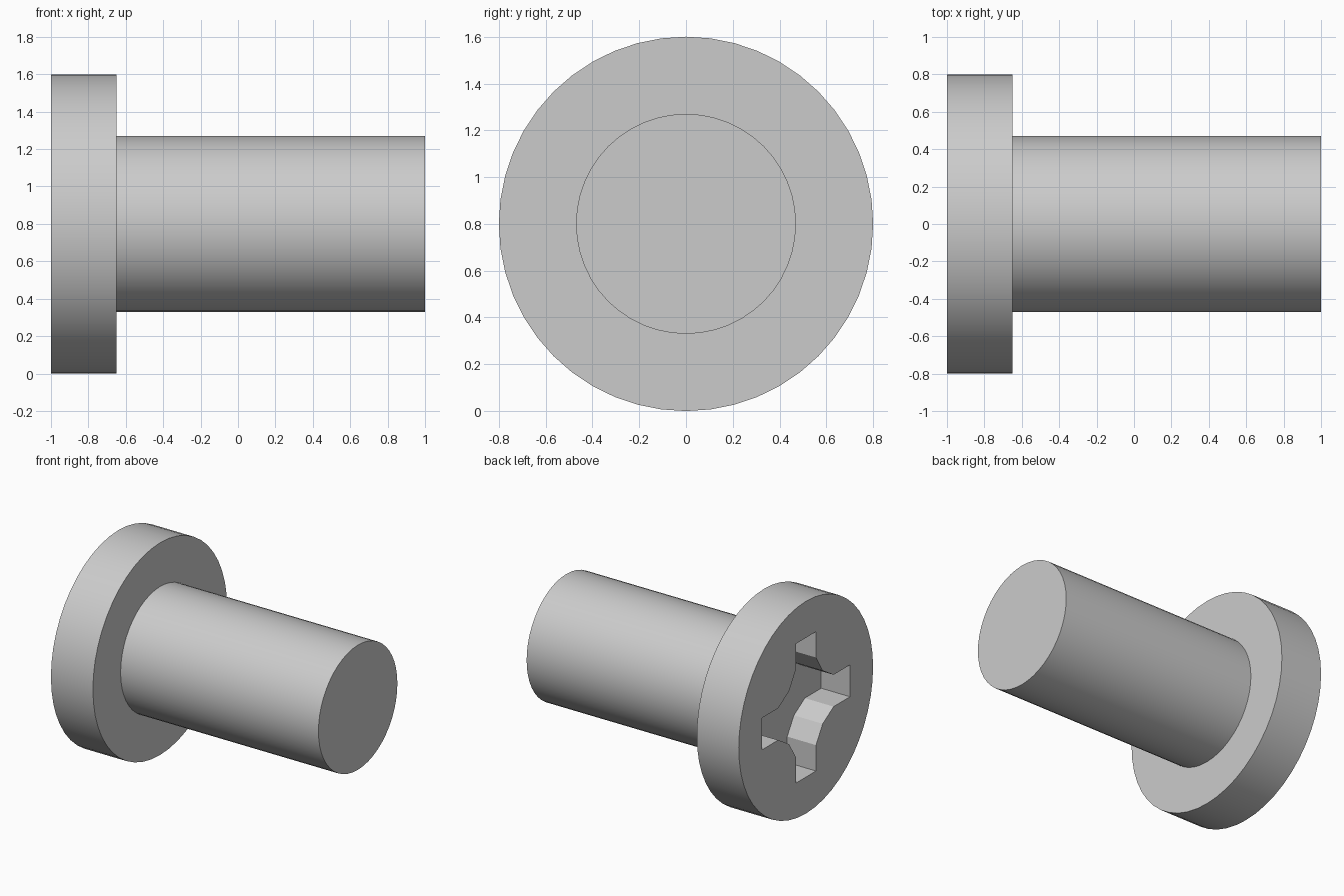
import bpy
import bmesh
from math import pi, cos, sin
from mathutils import Matrix

cube = bpy.data.objects.get("Cube")
if cube:
    bpy.data.objects.remove(cube, do_unlink=True)

SIDES = 48
AXIS_Z = 0.8

steel = bpy.data.materials.new("plain_grey")
steel.use_nodes = True
grey = (0.6, 0.6, 0.6, 1)
steel.diffuse_color = grey
steel.node_tree.nodes["Principled BSDF"].inputs["Base Color"].default_value = grey


def prism(name, outline, x0, x1):
    """Extrude a (y, z) outline along x, centred on the bolt axis."""
    bm = bmesh.new()
    face = bm.faces.new([bm.verts.new((x0, y, z)) for y, z in outline])
    ext = bmesh.ops.extrude_face_region(bm, geom=[face])
    moved = [g for g in ext["geom"] if isinstance(g, bmesh.types.BMVert)]
    bmesh.ops.translate(bm, verts=moved, vec=(x1 - x0, 0, 0))
    bmesh.ops.transform(bm, verts=bm.verts, matrix=Matrix.Translation((0, 0, AXIS_Z)))
    bmesh.ops.recalc_face_normals(bm, faces=bm.faces)
    mesh = bpy.data.meshes.new(name)
    bm.to_mesh(mesh)
    bm.free()
    mesh.materials.append(steel)
    obj = bpy.data.objects.new(name, mesh)
    bpy.context.collection.objects.link(obj)
    return obj


def circle(radius):
    return [(radius * cos(2 * pi * i / SIDES), radius * sin(2 * pi * i / SIDES))
            for i in range(SIDES)]


# Head disc and shaft
head = prism("head", circle(0.8), -1, -0.65)
shaft = prism("shaft", circle(0.47), -0.65, 1)

# Cross-shaped driver recess: one arm outline turned four times
arm = [(0.525, -0.12), (0.525, 0.12), (0.33, 0.12), (0.2, 0.2), (0.12, 0.33)]
cross = []
for turn in range(4):
    for y, z in arm:
        for _ in range(turn):
            y, z = -z, y
        cross.append((y, z))
recess = prism("recess_cutter", cross, -1.1, -0.76)
recess.hide_render = True
recess.hide_set(True)

cut = head.modifiers.new("recess", "BOOLEAN")
cut.operation = "DIFFERENCE"
cut.solver = "EXACT"
cut.object = recess
bpy.context.view_layer.objects.active = head
bpy.ops.object.modifier_apply(modifier=cut.name)
bpy.data.objects.remove(recess, do_unlink=True)

# Smooth round walls with crisp rims
bpy.ops.object.select_all(action="DESELECT")
for part in (head, shaft):
    part.select_set(True)
bpy.context.view_layer.objects.active = head
bpy.ops.object.shade_smooth_by_angle(angle=pi / 9)
